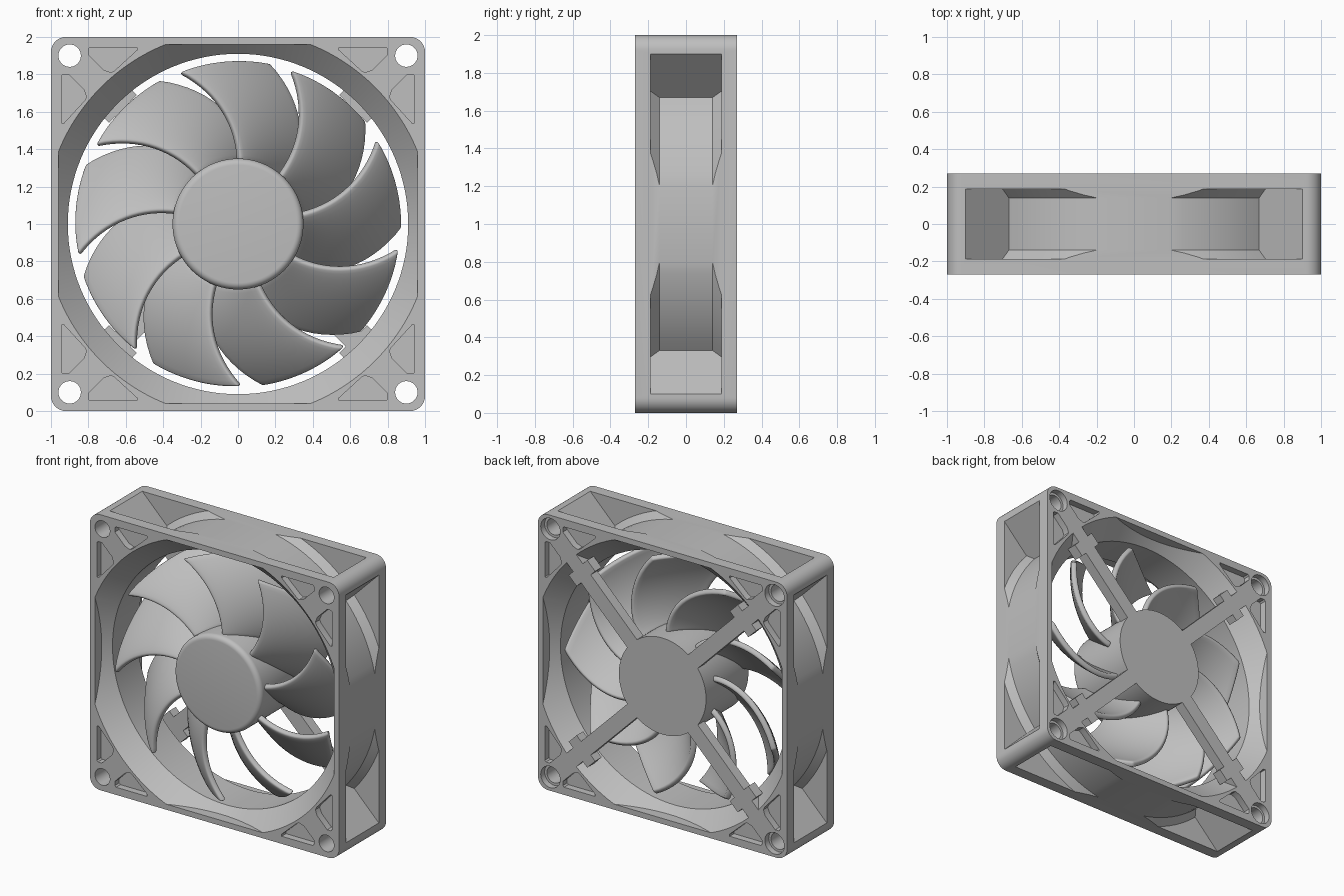
import bpy, bmesh
from math import sin, cos, pi, radians, sqrt

cube = bpy.data.objects.get("Cube")
if cube:
    bpy.data.objects.remove(cube, do_unlink=True)

grey = bpy.data.materials.new("plain_grey")
grey.use_nodes = True
grey.diffuse_color = (0.52, 0.52, 0.52, 1)
bsdf = next(n for n in grey.node_tree.nodes if n.type == 'BSDF_PRINCIPLED')
bsdf.inputs["Base Color"].default_value = (0.52, 0.52, 0.52, 1)
bsdf.inputs["Roughness"].default_value = 0.6

DEPTH = 0.27      # half depth of the frame
BORE = 0.91
HUB = 0.35


def finish(name, bm):
    """Turn a bmesh into an object centred on the fan axis."""
    bmesh.ops.recalc_face_normals(bm, faces=bm.faces)
    me = bpy.data.meshes.new(name)
    bm.to_mesh(me)
    bm.free()
    me.materials.append(grey)
    ob = bpy.data.objects.new(name, me)
    ob.location.z = 1
    bpy.context.collection.objects.link(ob)
    return ob


def prisms(name, outlines, spans):
    """Extrude every (x, z) outline through every (y0, y1) span."""
    bm = bmesh.new()
    for y0, y1 in spans:
        for pts in outlines:
            a = [bm.verts.new((x, y0, z)) for x, z in pts]
            b = [bm.verts.new((x, y1, z)) for x, z in pts]
            bm.faces.new(a)
            bm.faces.new(b)
            for i in range(len(pts)):
                j = (i + 1) % len(pts)
                bm.faces.new((a[i], a[j], b[j], b[i]))
    return finish(name, bm)


def lathe(name, profile, n=96):
    """Revolve (y, r) points around the fan axis, with capped ends."""
    bm = bmesh.new()
    rings = [[bm.verts.new((r * sin(2 * pi * i / n), y, r * cos(2 * pi * i / n)))
              for i in range(n)] for y, r in profile]
    for a, b in zip(rings, rings[1:]):
        for i in range(n):
            j = (i + 1) % n
            bm.faces.new((a[i], a[j], b[j], b[i]))
    bm.faces.new(rings[0])
    bm.faces.new(rings[-1])
    return finish(name, bm)


def bake(ob):
    bpy.context.view_layer.update()
    dg = bpy.context.evaluated_depsgraph_get()
    me = bpy.data.meshes.new_from_object(ob.evaluated_get(dg))
    ob.modifiers.clear()
    ob.data = me


def boolean(ob, cutter, operation='DIFFERENCE'):
    mod = ob.modifiers.new("cut", 'BOOLEAN')
    mod.operation, mod.solver, mod.object = operation, 'EXACT', cutter
    bake(ob)
    bpy.data.objects.remove(cutter, do_unlink=True)


def smooth(ob, angle=32):
    ob.data.shade_smooth()
    ob.data.set_sharp_from_angle(angle=radians(angle))


def eightfold(pts):
    """Copies of an outline in all four corners and across the diagonals."""
    return [[(sx * p[k], sz * p[1 - k]) for p in pts]
            for sx in (1, -1) for sz in (1, -1) for k in (0, 1)]


def circle(x, z, r, n=32):
    return [(x + r * cos(2 * pi * i / n), z + r * sin(2 * pi * i / n)) for i in range(n)]


# Square frame with rounded corners
CR = 0.08
outline = []
for q, (sx, sz) in enumerate(((1, 1), (-1, 1), (-1, -1), (1, -1))):
    for i in range(9):
        a = pi / 2 * (q + i / 8)
        outline.append((sx * (1 - CR) + CR * cos(a), sz * (1 - CR) + CR * sin(a)))
frame = prisms("frame", [outline], [(-DEPTH, DEPTH)])

# Side pockets, leaving the round duct and the diagonal corner webs
flare = 0.14
duct = lathe("duct_cutter", [(-0.3, 1.18), (-flare, 1.02), (flare, 1.02), (0.3, 1.18)])
pockets = prisms("pocket_cutter",
                 eightfold([(0.5, 0.1), (0.5, 0.4), (1.2, 1.1), (1.2, 0.1)]),
                 [(-0.187, 0.187)])
boolean(pockets, duct)
boolean(frame, pockets)

# Flared bore, clipped flat near the outer walls
bore = lathe("bore_cutter", [(-0.28, 1.045), (-flare, BORE), (flare, BORE), (0.28, 1.045)], 128)
clip = prisms("clip_box", [[(-0.96, -0.96), (0.96, -0.96), (0.96, 0.96), (-0.96, 0.96)]],
              [(-1, 1)])
boolean(bore, clip, 'INTERSECT')
boolean(frame, bore)

# Shallow triangular recesses on both flanges
recess = prisms("recess_cutter",
                eightfold([(0.54, 0.945), (0.79, 0.945), (0.8, 0.935), (0.8, 0.905),
                           (0.72, 0.825), (0.68, 0.81), (0.66, 0.82), (0.54, 0.93)]),
                [(-0.4, -DEPTH + 0.05), (DEPTH - 0.05, 0.4)])
boolean(frame, recess)

# Screw holes, wider at the back
corners = [(sx * 0.9, sz * 0.9) for sx in (1, -1) for sz in (1, -1)]
boolean(frame, prisms("hole_cutter", [circle(x, z, 0.06) for x, z in corners], [(-0.4, 0.4)]))
boolean(frame, prisms("counterbore_cutter", [circle(x, z, 0.078) for x, z in corners],
                      [(DEPTH - 0.045, 0.4)]))
smooth(frame)

# Back struts with a wide tab where they meet the frame
h, t = 0.055, 0.105
strut = [(0.28, -h), (0.87, -h), (0.87, -t), (0.96, -t), (0.96, -h), (1.05, -h),
         (1.05, h), (0.96, h), (0.96, t), (0.87, t), (0.87, h), (0.28, h)]
d = 1 / sqrt(2)
for name, sx, sz in (("upper_left", 1, 1), ("upper_right", -1, 1),
                     ("lower_left", 1, -1), ("lower_right", -1, -1)):
    prisms("strut_" + name, [[(sx * d * (u - v), sz * d * (u + v)) for u, v in strut]],
           [(0.195, DEPTH)])

# Motor base and rotor hub
smooth(lathe("motor_base", [(0.17, HUB), (DEPTH, HUB)]))
R = 0.035
rounded = [(-0.24 + R * (1 - sin(a)), HUB - R * (1 - cos(a)))
           for a in (pi / 2 * (1 - i / 6) for i in range(7))]
smooth(lathe("rotor_hub", rounded + [(0.17, HUB)]))

# Swept, pitched blades
NU, NT, TIP = 16, 14, 0.865
bm = bmesh.new()
grid = []
for i in range(NU + 1):
    u = i / NU
    r = 0.335 + (TIP - 0.335) * u
    lead, trail = -21 * u ** 1.5, 48 - 37.3 * u ** 1.3
    row = []
    for j in range(NT + 1):
        k = j / NT
        a = radians(lead + (trail - lead) * k)
        row.append(bm.verts.new((r * sin(a), -0.18 + 0.34 * k ** 1.2, r * cos(a))))
    grid.append(row)
for a, b in zip(grid, grid[1:]):
    for j in range(NT):
        bm.faces.new((a[j], a[j + 1], b[j + 1], b[j]))
blade = finish("fan_blade_1", bm)
solid = blade.modifiers.new("thickness", 'SOLIDIFY')
solid.thickness, solid.offset = 0.04, 0
edge = blade.modifiers.new("round_edges", 'BEVEL')
edge.width, edge.segments, edge.angle_limit = 0.014, 3, radians(50)
bake(blade)
smooth(blade, 40)
for i in range(1, 9):
    copy = blade.copy()
    copy.name = f"fan_blade_{i + 1}"
    copy.rotation_euler.y = 2 * pi * i / 9
    bpy.context.collection.objects.link(copy)
